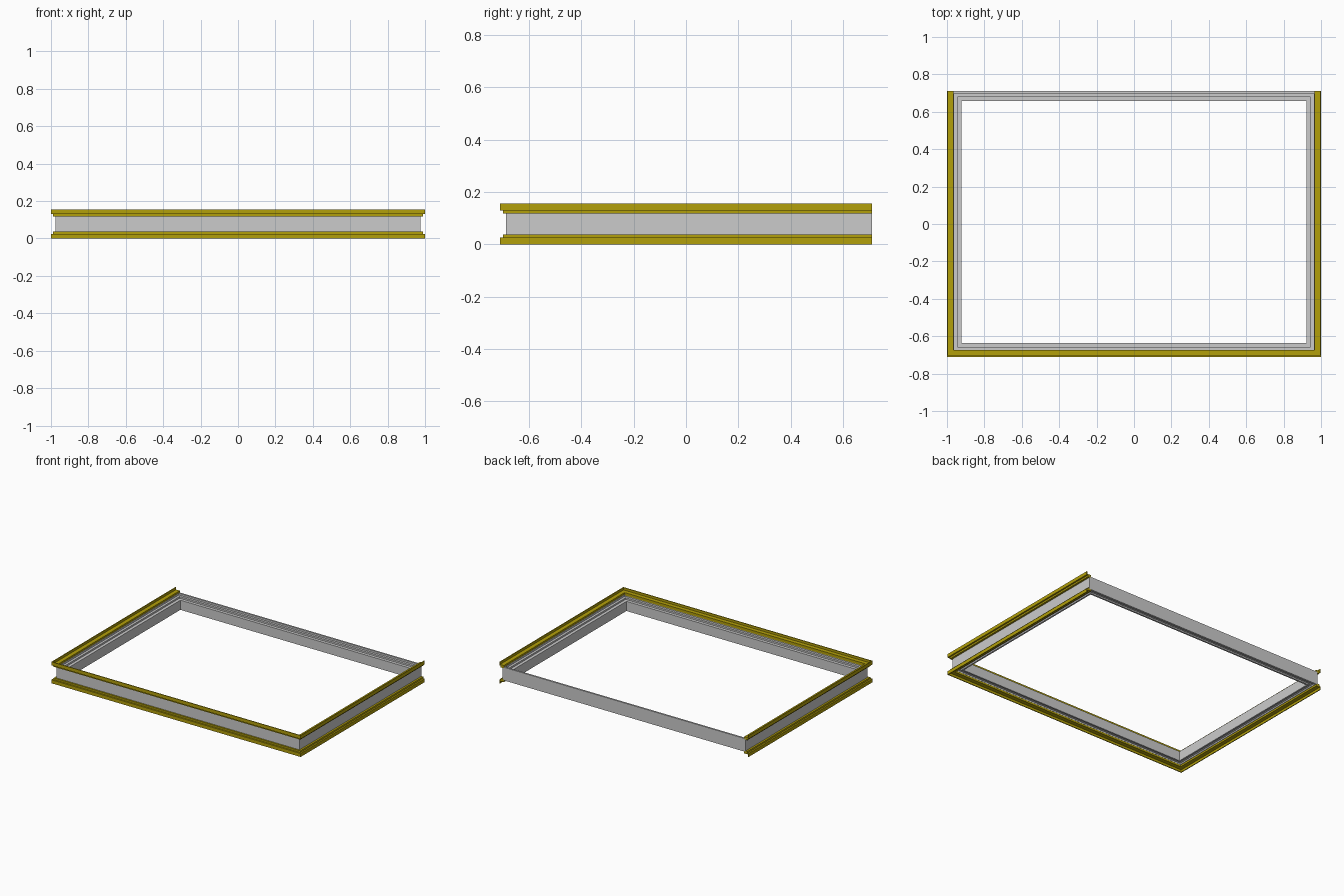
import bpy, bmesh

if "Cube" in bpy.data.objects:
    bpy.data.objects.remove(bpy.data.objects["Cube"])


def sweep(name, profile, half_x, y_front, y_back, closed, material=None):
    """Sweep a (inset, z) profile round the rectangle with mitred corners.
    Open sweeps form a U whose ends are cut square at the back."""
    bm = bmesh.new()
    rings = []
    for sx, sy in ((-1, 1), (-1, -1), (1, -1), (1, 1)):
        ring = []
        for d, z in profile:
            if sy < 0:
                y = y_front + d
            else:
                y = y_back - d if closed else y_back
            ring.append(bm.verts.new((sx * (half_x - d), y, z)))
        rings.append(ring)
    n = len(profile)
    for i in range(4 if closed else 3):
        a, b = rings[i], rings[(i + 1) % 4]
        for j in range(n):
            k = (j + 1) % n
            bm.faces.new((a[j], a[k], b[k], b[j]))
    if not closed:
        bm.faces.new(rings[0])
        bm.faces.new(rings[3])
    bmesh.ops.recalc_face_normals(bm, faces=bm.faces)
    mesh = bpy.data.meshes.new(name)
    bm.to_mesh(mesh)
    bm.free()
    obj = bpy.data.objects.new(name, mesh)
    bpy.context.collection.objects.link(obj)
    if material:
        mesh.materials.append(material)
    return obj


yellow = bpy.data.materials.new("yellow_trim")
yellow.diffuse_color = (0.45, 0.35, 0.003, 1)
yellow.use_nodes = True
yellow.node_tree.nodes["Principled BSDF"].inputs["Base Color"].default_value = yellow.diffuse_color

HEIGHT = 0.155

# Grey channel frame: tall outer web, stepped ledge and inner lip
channel = [(0, 0.03), (0, 0.125), (0.013, 0.125), (0.013, 0.112),
           (0.03, 0.112), (0.03, 0.1), (0.052, 0.1), (0.052, 0.03),
           (0.04, 0.03), (0.04, 0.04), (0.015, 0.04), (0.015, 0.03)]
sweep("channel_frame", channel, 0.975, -0.688, 0.71, True)

# Yellow angle trims on front and sides, mirrored top and bottom
angle = [(0, 0.13), (0, HEIGHT), (0.006, HEIGHT), (0.006, 0.138),
         (0.036, 0.138), (0.036, 0.118), (0.011, 0.118), (0.011, 0.13)]
sweep("upper_trim", angle, 1.0, -0.71, 0.71, False, yellow)
lower = [(d, HEIGHT - z) for d, z in angle]
sweep("lower_trim", lower, 1.0, -0.71, 0.71, False, yellow)
